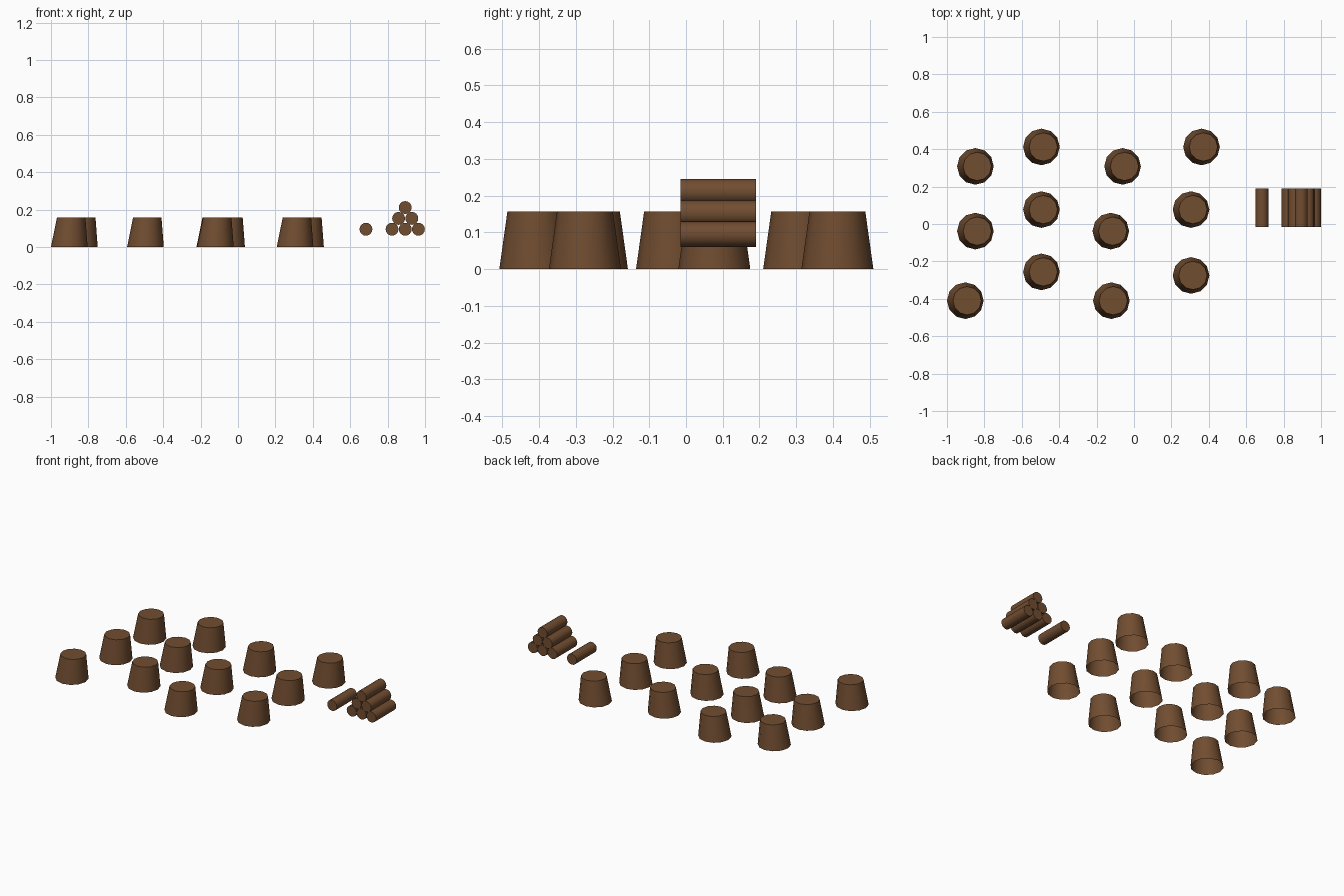
import bpy, bmesh, math

if "Cube" in bpy.data.objects:
    bpy.data.objects.remove(bpy.data.objects["Cube"])

bark = bpy.data.materials.new("bark brown")
bark.diffuse_color = (0.165, 0.074, 0.030, 1)
bark.use_nodes = True
bark.node_tree.nodes["Principled BSDF"].inputs["Base Color"].default_value = bark.diffuse_color


def loft(name, rings, caps):
    """Skin rings of points, cap the chosen ends, shade smooth with crisp edges."""
    bm = bmesh.new()
    loops = [[bm.verts.new(p) for p in ring] for ring in rings]
    n = len(loops[0])
    for a, b in zip(loops, loops[1:]):
        for i in range(n):
            j = (i + 1) % n
            bm.faces.new((a[i], a[j], b[j], b[i]))
    if caps[0]:
        bm.faces.new(loops[0][::-1])
    if caps[1]:
        bm.faces.new(loops[-1])
    bmesh.ops.recalc_face_normals(bm, faces=bm.faces)
    for f in bm.faces:
        f.smooth = True
    mesh = bpy.data.meshes.new(name)
    bm.to_mesh(mesh)
    bm.free()
    mesh.materials.append(bark)
    obj = bpy.data.objects.new(name, mesh)
    bpy.context.collection.objects.link(obj)
    bpy.ops.object.select_all(action='DESELECT')
    obj.select_set(True)
    bpy.context.view_layer.objects.active = obj
    bpy.ops.object.shade_smooth_by_angle(angle=math.radians(50))
    return obj


def circle(n, r):
    return [(r * math.cos(math.tau * i / n), r * math.sin(math.tau * i / n))
            for i in range(n)]


# Tree stumps: tapered, slightly leaning, open underneath
def stump(k, x, y):
    rings = [[(x + dx + u, y + v, z) for u, v in circle(12, r)]
             for r, dx, z in ((0.098, 0.0, 0.0), (0.076, 0.010, 0.157))]
    loft(f"stump_{k}", rings, (False, True))


stumps = [(-0.902, -0.41), (-0.848, 0.308), (-0.848, -0.038),
          (-0.495, 0.412), (-0.495, 0.077), (-0.495, -0.256),
          (-0.061, 0.308), (-0.124, -0.038), (-0.121, -0.41),
          (0.361, 0.412), (0.305, 0.077), (0.305, -0.275)]
for k, (x, y) in enumerate(stumps):
    stump(k, x, y)


# Logs: short cylinders along y
def log(name, x, z):
    rings = [[(x + u, y, z + v) for u, v in circle(16, 0.0345)]
             for y in (-0.015, 0.191)]
    loft(name, rings, (True, True))


log("loose_log", 0.684, 0.095)
for row in range(3):
    for i in range(3 - row):
        log(f"stacked_log_{row}_{i}",
            0.894 + (i - (2 - row) / 2) * 0.0705, 0.095 + row * 0.058)
